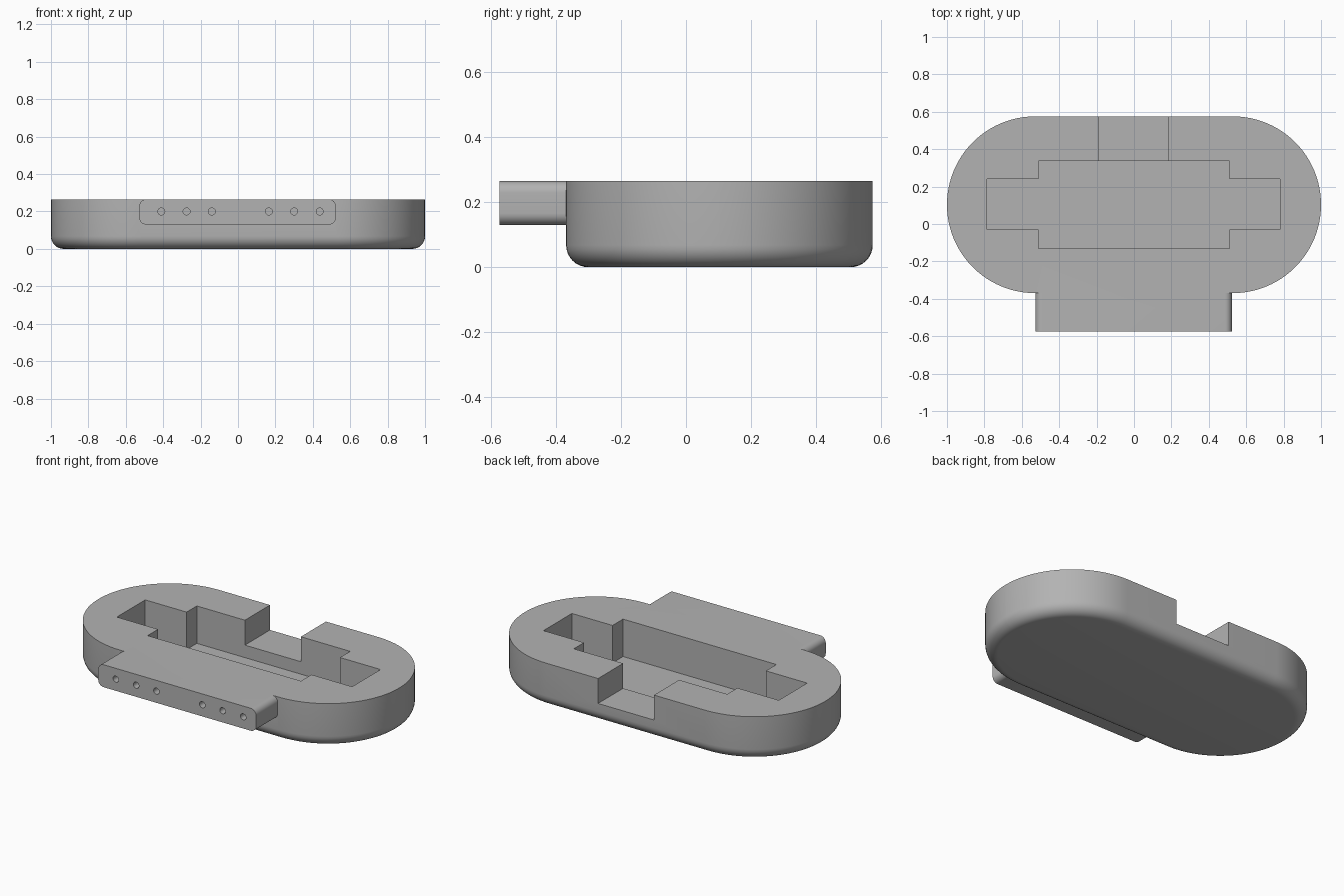
import bpy, bmesh, math

cube = bpy.data.objects.get("Cube")
if cube:
    bpy.data.objects.remove(cube, do_unlink=True)

GREY = (0.45, 0.45, 0.45, 1)
grey = bpy.data.materials.new("plain grey")
grey.use_nodes = True
grey.diffuse_color = GREY
grey.node_tree.nodes["Principled BSDF"].inputs["Base Color"].default_value = GREY

TOP = 0.265      # height of the rim
MID_Y = 0.103    # centre line of the rounded body
FRONT = -0.575


def loft(name, rings):
    """Closed solid through a stack of matching rings of points."""
    bm = bmesh.new()
    loops = [[bm.verts.new(p) for p in ring] for ring in rings]
    n = len(loops[0])
    for a, b in zip(loops, loops[1:]):
        for i in range(n):
            j = (i + 1) % n
            bm.faces.new((a[i], a[j], b[j], b[i]))
    bm.faces.new(loops[0][::-1])
    bm.faces.new(loops[-1])
    bmesh.ops.recalc_face_normals(bm, faces=bm.faces)
    mesh = bpy.data.meshes.new(name)
    bm.to_mesh(mesh)
    bm.free()
    mesh.materials.append(grey)
    obj = bpy.data.objects.new(name, mesh)
    bpy.context.collection.objects.link(obj)
    return obj


def rounded(half_x, half_y, radius, steps):
    """Outline of a rectangle with rounded corners, centred on zero."""
    points = []
    for k, (sx, sy) in enumerate(((1, 1), (-1, 1), (-1, -1), (1, -1))):
        for i in range(steps + 1):
            a = (k + i / steps) * math.pi / 2
            points.append((sx * (half_x - radius) + radius * math.cos(a),
                           sy * (half_y - radius) + radius * math.sin(a)))
    return points


def box(name, x0, x1, y0, y1, z0, z1):
    corners = ((x0, y0), (x1, y0), (x1, y1), (x0, y1))
    return loft(name, [[(x, y, z) for x, y in corners] for z in (z0, z1)])


def combine(target, tool, operation):
    """Apply a boolean and drop the tool."""
    tool.hide_render = True
    mod = target.modifiers.new("boolean", "BOOLEAN")
    mod.operation, mod.solver, mod.object = operation, "EXACT", tool
    bpy.context.view_layer.objects.active = target
    bpy.ops.object.modifier_apply(modifier=mod.name)
    bpy.data.objects.remove(tool, do_unlink=True)


# Rounded body with a filleted underside
FILLET = 0.068
sections = [(FILLET * (1 - math.sin(a)), FILLET * (1 - math.cos(a)))
            for a in (i * math.pi / 16 for i in range(9))] + [(0, TOP)]
rings = []
for inset, z in sections:
    half = 0.472 - inset
    outline = rounded(1 - inset, half + 0.0005, half, 24)
    rings.append([(x, y + MID_Y, z) for x, y in outline])
body = loft("body", rings)

# Connector block on the front, flush with the rim
LOW = 0.13
outline = rounded(0.525, (TOP - LOW) / 2, 0.036, 8)
block = loft("connector_block",
             [[(x - 0.002, y, z + (TOP + LOW) / 2) for x, z in outline]
              for y in (FRONT, -0.2)])
combine(body, block, "UNION")

# Cross-shaped pocket and the cable notch at the back
FLOOR = 0.04
combine(body, box("pocket", -0.51, 0.51, -0.13, 0.337, FLOOR, 0.5), "DIFFERENCE")
combine(body, box("pocket_arms", -0.785, 0.78, -0.03, 0.24, FLOOR, 0.5), "DIFFERENCE")
combine(body, box("notch", -0.19, 0.182, 0.3, 0.7, 0.115, 0.5), "DIFFERENCE")

# Six small pin holes in the block
for x in (-0.41, -0.275, -0.14, 0.165, 0.3, 0.437):
    circle = rounded(0.0185, 0.0185, 0.0185 - 0.0005, 5)
    pin = loft("pin_hole", [[(x + u, y, 0.2 + v) for u, v in circle]
                            for y in (FRONT - 0.1, FRONT + 0.1)])
    combine(body, pin, "DIFFERENCE")

# Smooth curves, crisp edges
bpy.ops.object.select_all(action="DESELECT")
body.select_set(True)
bpy.context.view_layer.objects.active = body
bpy.ops.object.shade_smooth_by_angle(angle=math.radians(30))
